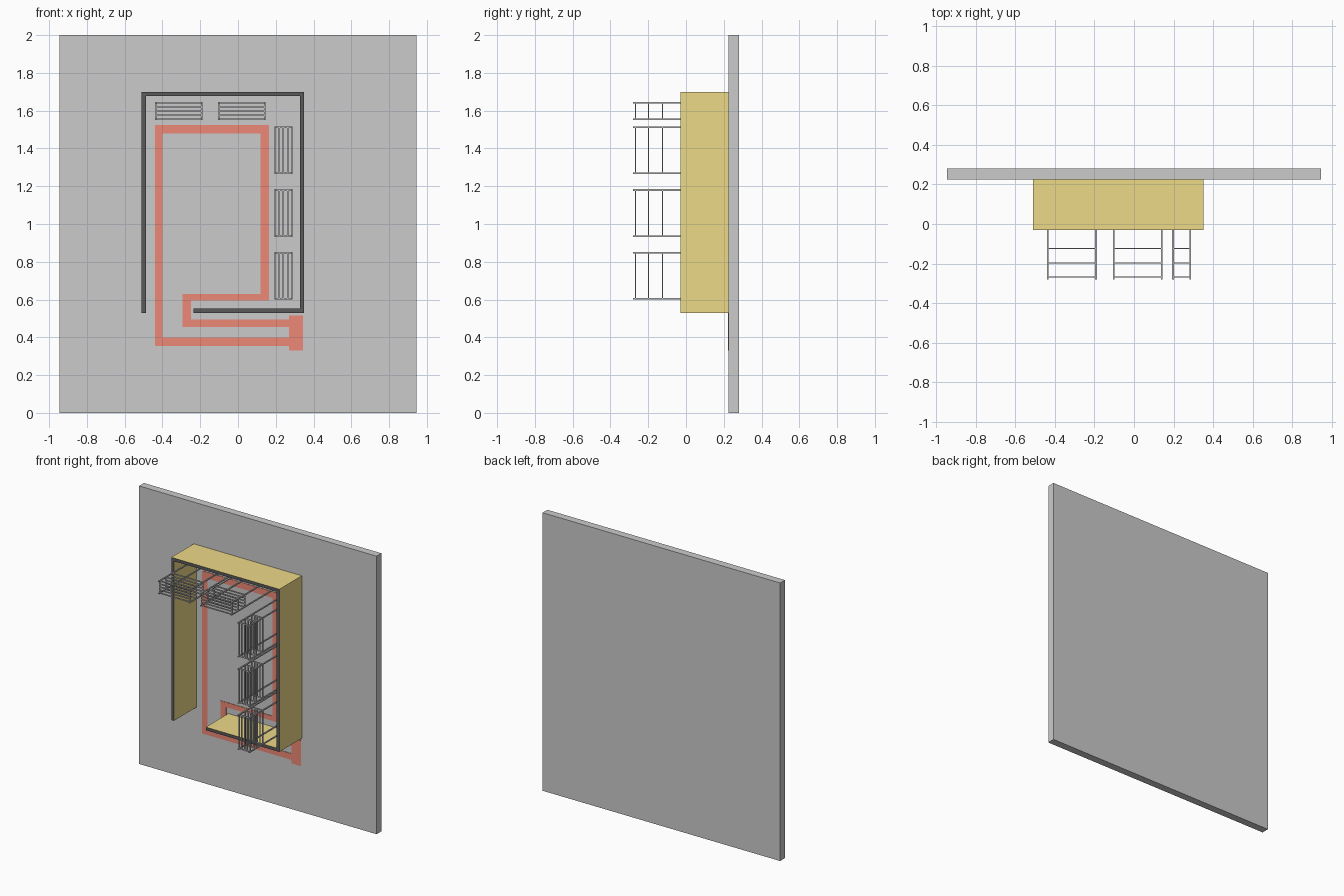
import bpy, bmesh
from mathutils import Matrix, Vector

if "Cube" in bpy.data.objects:
    bpy.data.objects.remove(bpy.data.objects["Cube"])

WALL_Y = 0.225      # front of the wall
FRAME_Y = -0.03     # front of the frame
RACK_Y = -0.28      # front of the racks


def material(name, color):
    m = bpy.data.materials.new(name)
    m.diffuse_color = color
    m.use_nodes = True
    m.node_tree.nodes["Principled BSDF"].inputs["Base Color"].default_value = m.diffuse_color
    return m


def finish(name, bm, mats=()):
    bmesh.ops.recalc_face_normals(bm, faces=bm.faces)
    me = bpy.data.meshes.new(name)
    bm.to_mesh(me)
    bm.free()
    for m in mats:
        me.materials.append(m)
    ob = bpy.data.objects.new(name, me)
    bpy.context.collection.objects.link(ob)
    return ob


def add_box(bm, x0, x1, y0, y1, z0, z1):
    lo, hi = Vector((x0, y0, z0)), Vector((x1, y1, z1))
    mat = Matrix.Translation((lo + hi) / 2) @ Matrix.Diagonal((*(hi - lo), 1))
    bmesh.ops.create_cube(bm, size=1, matrix=mat)


def strip(bm, outer, inner, y0, y1):
    """Band between two (x, z) paths, extruded along y."""
    a = [bm.verts.new((x, y0, z)) for x, z in outer]
    b = [bm.verts.new((x, y0, z)) for x, z in inner]
    faces = [bm.faces.new((a[i], a[i + 1], b[i + 1], b[i])) for i in range(len(a) - 1)]
    new = bmesh.ops.extrude_face_region(bm, geom=faces, use_keep_orig=True)["geom"]
    bmesh.ops.translate(bm, vec=(0, y1 - y0, 0),
                        verts=[v for v in new if isinstance(v, bmesh.types.BMVert)])


yellow = material("yellow", (0.85, 0.70, 0.25, 1))
dark = material("dark", (0.10, 0.10, 0.10, 1))
red = material("red", (0.85, 0.25, 0.18, 1))

# Back wall
bm = bmesh.new()
add_box(bm, -0.945, 0.945, WALL_Y, 0.28, 0, 2)
finish("wall", bm)

# Open frame with dark front edges
bm = bmesh.new()
strip(bm,
      [(-0.51, 0.53), (-0.51, 1.70), (0.35, 1.70), (0.35, 0.53), (-0.235, 0.53)],
      [(-0.488, 0.53), (-0.488, 1.678), (0.328, 1.678), (0.328, 0.552), (-0.235, 0.552)],
      FRAME_Y, WALL_Y)
frame = finish("frame", bm, (yellow, dark))
for p in frame.data.polygons:
    p.material_index = 1 if p.normal.y < -0.9 else 0

# Flat red loop on the wall with its end plate
bm = bmesh.new()
strip(bm,
      [(0.27, 0.355), (-0.44, 0.355), (-0.44, 1.525), (0.165, 1.525),
       (0.165, 0.595), (-0.25, 0.595), (-0.25, 0.495), (0.27, 0.495)],
      [(0.27, 0.40), (-0.40, 0.40), (-0.40, 1.48), (0.12, 1.48),
       (0.12, 0.63), (-0.295, 0.63), (-0.295, 0.455), (0.27, 0.455)],
      WALL_Y - 0.003, WALL_Y)
add_box(bm, 0.27, 0.345, WALL_Y - 0.003, WALL_Y, 0.33, 0.515)
finish("wall_loop", bm, (red,))


# Wire racks: four long rods to the wall, three layers of slats
def rack(name, x0, z0, upright):
    length, width, rod, thin = 0.252, 0.095, 0.008, 0.005
    bm = bmesh.new()

    def box(u0, u1, y0, y1, v0, v1):    # u along the length, v across
        if upright:
            u0, u1, v0, v1 = v0, v1, u0, u1
        add_box(bm, x0 + u0, x0 + u1, y0, y1, z0 + v0, z0 + v1)

    for u in (0, length - rod):
        for v in (0, width - rod):
            box(u, u + rod, RACK_Y, WALL_Y, v, v + rod)
    for y in (-0.270, -0.200, -0.127):
        for u in (0, length - rod):
            box(u, u + rod, y, y + thin, rod, width - rod)
        for i in range(5):
            v = i * (width - rod) / 4
            box(rod, length - rod, y, y + thin, v, v + rod)
    finish(name, bm)


for i, x in enumerate((-0.44, -0.107)):
    rack(f"top_rack_{i + 1}", x, 1.55, False)
for i, z in enumerate((1.265, 0.932, 0.60)):
    rack(f"side_rack_{i + 1}", 0.193, z, True)
